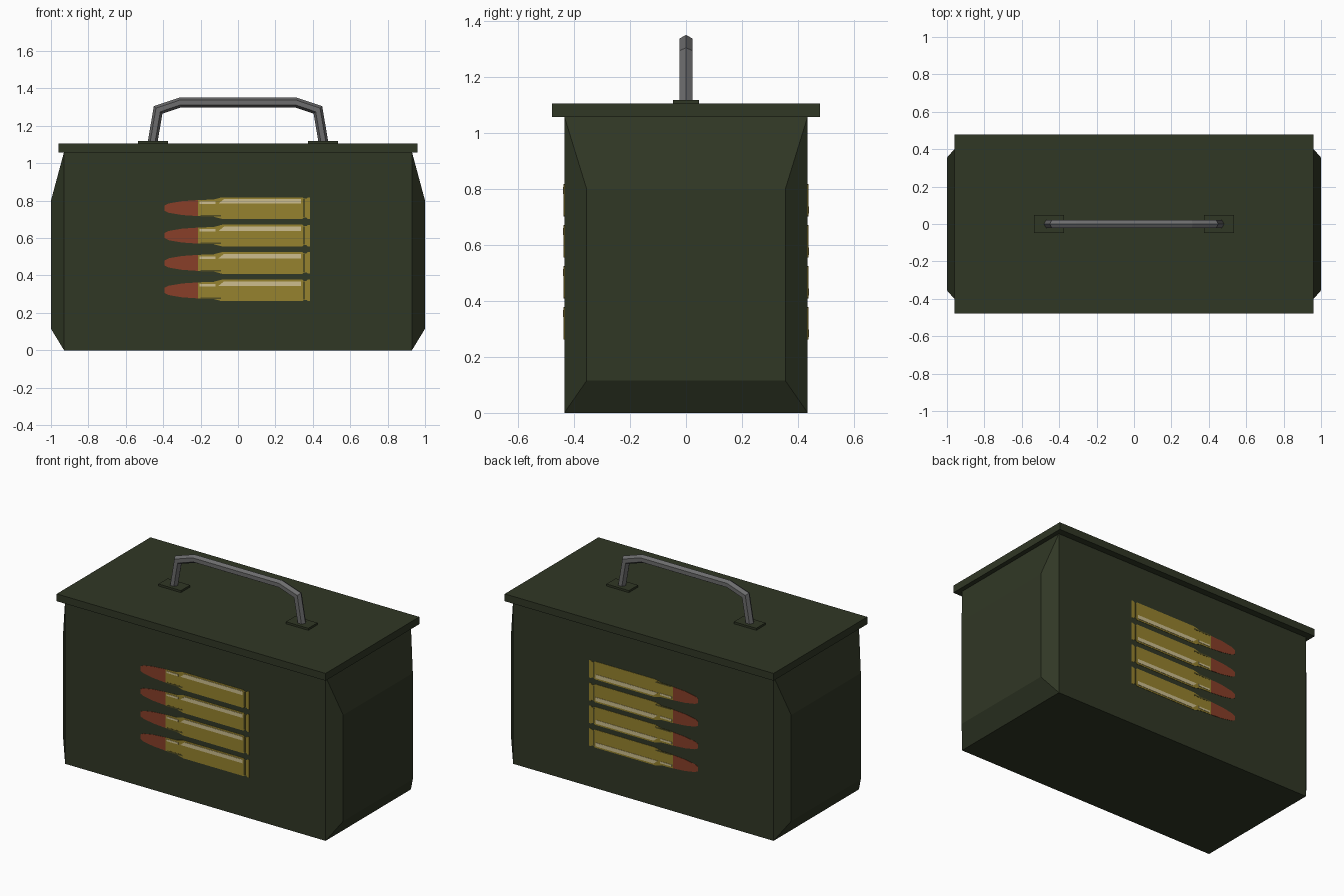
import bpy, bmesh, math
from mathutils import Vector

if "Cube" in bpy.data.objects:
    bpy.data.objects.remove(bpy.data.objects["Cube"])


def material(name, rgb):
    m = bpy.data.materials.new(name)
    srgb = [c / 255 for c in rgb]
    lin = [c / 12.92 if c <= 0.04045 else ((c + 0.055) / 1.055) ** 2.4 for c in srgb]
    m.diffuse_color = (*lin, 1)
    m.use_nodes = True
    m.node_tree.nodes["Principled BSDF"].inputs["Base Color"].default_value = m.diffuse_color
    return m


GREEN = material("army_green", (48, 55, 37))
STEEL = material("grey_steel", (108, 108, 109))
BRASS = material("brass", (150, 130, 46))
COPPER = material("copper_red", (136, 62, 40))
SHINE = material("pale_brass", (205, 190, 142))
SHADE = material("dark_brass", (84, 78, 34))


def finish(name, bm, mat):
    bmesh.ops.recalc_face_normals(bm, faces=bm.faces)
    me = bpy.data.meshes.new(name)
    bm.to_mesh(me)
    bm.free()
    me.materials.append(mat)
    ob = bpy.data.objects.new(name, me)
    bpy.context.collection.objects.link(ob)
    return ob


def loft(name, rings, mat):
    """Skin a list of equal-length point rings and cap both ends."""
    bm = bmesh.new()
    vs = [[bm.verts.new(p) for p in r] for r in rings]
    n = len(rings[0])
    for a, b in zip(vs, vs[1:]):
        for i in range(n):
            j = (i + 1) % n
            bm.faces.new((a[i], a[j], b[j], b[i]))
    bm.faces.new(vs[0])
    bm.faces.new(vs[-1])
    return finish(name, bm, mat)


def box(name, x0, x1, hy, z0, z1, mat):
    def ring(x):
        return [(x, -hy, z0), (x, hy, z0), (x, hy, z1), (x, -hy, z1)]
    return loft(name, [ring(x0), ring(x1)], mat)


# Can body with a raised, sloped panel on each end
def body_ring(x, hy, z0, z1):
    return [(x, -hy, z0), (x, hy, z0), (x, hy, z1), (x, -hy, z1)]


loft("can_body", [body_ring(-1, 0.355, 0.115, 0.80), body_ring(-0.93, 0.435, 0, 1.06),
                  body_ring(0.93, 0.435, 0, 1.06), body_ring(1, 0.355, 0.115, 0.80)], GREEN)

# Overhanging lid and handle mounting plates
box("lid", -0.96, 0.96, 0.478, 1.058, 1.105, GREEN)
for side, x in (("left", -0.455), ("right", 0.455)):
    box("handle_plate_" + side, x - 0.08, x + 0.08, 0.047, 1.10, 1.118, GREEN)

# Carrying handle: six-sided bar swept with mitred corners
half = [(0.457, 1.11), (0.427, 1.285), (0.308, 1.325)]
path = [Vector((-x, 0, z)) for x, z in half] + [Vector((x, 0, z)) for x, z in reversed(half)]
R = 0.026
rings = []
for i, p in enumerate(path):
    d0 = (p - path[max(i - 1, 0)]).normalized()
    d1 = (path[min(i + 1, len(path) - 1)] - p).normalized()
    d0, d1 = (d0 if d0.length else d1), (d1 if d1.length else d0)
    t = (d0 + d1).normalized()
    side = Vector((-t.z, 0, t.x)) / t.dot(d0)
    rings.append([p + side * R * math.cos(k * math.pi / 3)
                  + Vector((0, R * math.sin(k * math.pi / 3), 0)) for k in range(6)])
loft("handle", rings, STEEL)


# Painted cartridges: thin plates on front, and turned upside down on the back
ROWS = (0.76, 0.613, 0.467, 0.32)
MID = 0.54


def painted(name, shapes, depth, mat):
    bm = bmesh.new()
    for zc in ROWS:
        for pts in shapes:
            for s in (-1, 1):
                loops = [[bm.verts.new((x, s * y, MID - s * (zc + z - MID)))
                          for x, z in pts] for y in (0.434, 0.435 + depth)]
                n = len(pts)
                bm.faces.new(loops[0])
                bm.faces.new(loops[1])
                for i in range(n):
                    j = (i + 1) % n
                    bm.faces.new((loops[0][i], loops[0][j], loops[1][j], loops[1][i]))
    # front keeps z, back is flipped (handled by the sign s)
    return finish(name, bm, mat)


def sym(profile):
    return profile + [(x, -z) for x, z in reversed(profile)]


def rect(x0, x1, z0, z1):
    return [(x0, z0), (x1, z0), (x1, z1), (x0, z1)]


painted("bullet_tips", [sym([(-0.392, 0.014), (-0.37, 0.025), (-0.30, 0.037), (-0.213, 0.043)])],
        0.002, COPPER)
painted("cartridge_cases", [
    sym([(-0.213, 0.043), (-0.13, 0.046), (-0.085, 0.058), (0.345, 0.058),
         (0.352, 0.05), (0.366, 0.05), (0.372, 0.057), (0.385, 0.057)])], 0.002, BRASS)
painted("case_highlights", [
    [(-0.105, 0.024), (0.338, 0.024), (0.338, 0.048), (-0.075, 0.048)],
    rect(-0.205, -0.12, 0.022, 0.034)], 0.004, SHINE)
painted("case_grooves", [rect(0.347, 0.358, -0.048, 0.048),
                         rect(-0.20, -0.09, -0.046, -0.037)], 0.003, SHADE)
